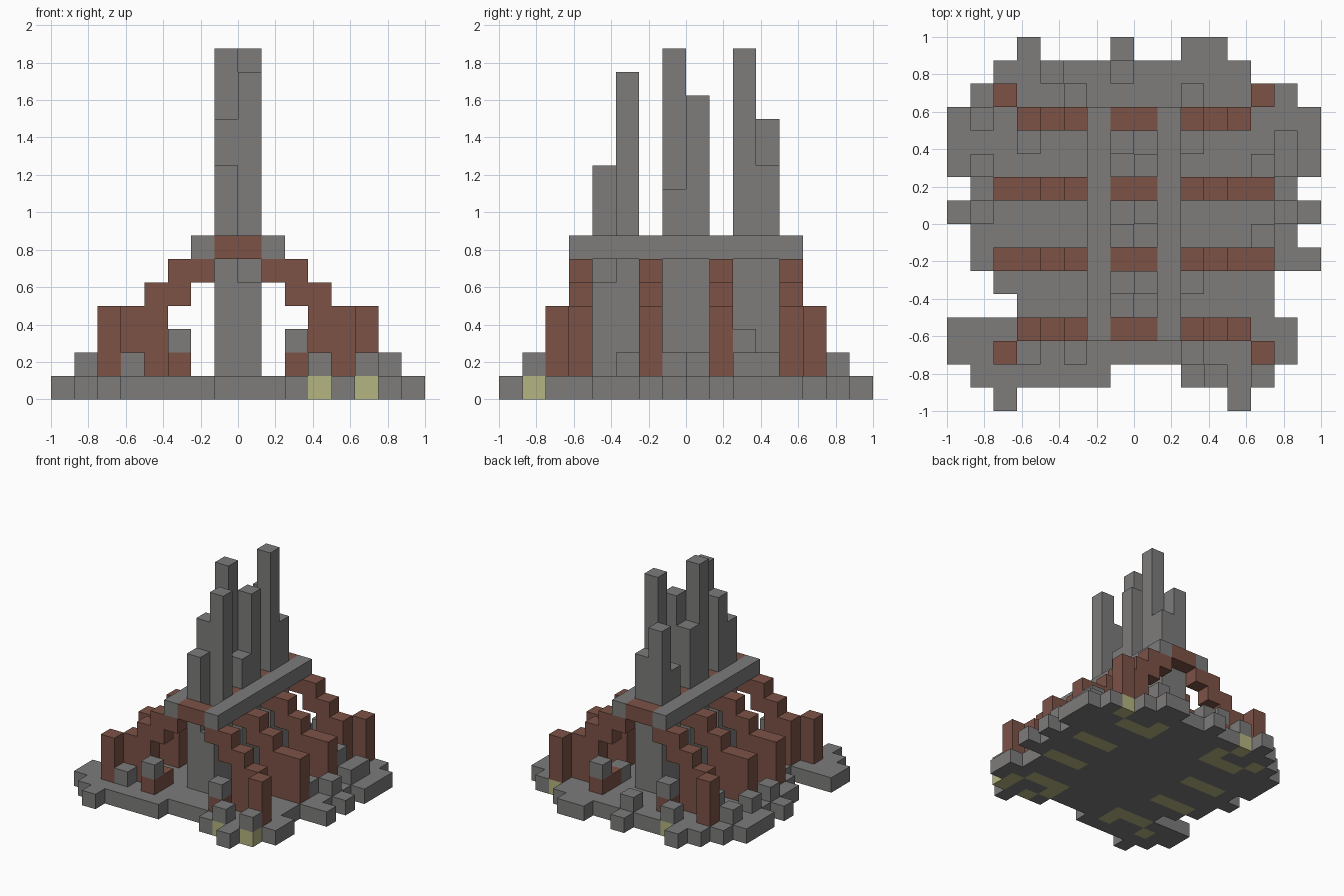
import bpy, bmesh
from mathutils import Vector

if "Cube" in bpy.data.objects:
    bpy.data.objects.remove(bpy.data.objects["Cube"], do_unlink=True)

U = 0.125  # block size; the footprint is a 16 x 16 grid


def material(name, rgb):
    m = bpy.data.materials.new(name)
    m.use_nodes = True
    color = (*rgb, 1)
    m.diffuse_color = color
    m.node_tree.nodes["Principled BSDF"].inputs["Base Color"].default_value = color
    return m


STONE = material("stone grey", (0.205, 0.2, 0.198))
RUST = material("rust red", (0.205, 0.085, 0.062))
SAND = material("pale yellow", (0.46, 0.46, 0.22))


def block(x, y, z0, z1):
    """Cells of a one-block-wide column."""
    return {(x, y, z) for z in range(z0, z1)}


def build(name, cells, mat, accent=None, accent_cells=()):
    """Outer skin of a set of unit blocks."""
    bm = bmesh.new()
    for c in sorted(cells):
        for axis in range(3):
            for side in (0, 1):
                n = list(c)
                n[axis] += 2 * side - 1
                if tuple(n) in cells:
                    continue
                a, b = (axis + 1) % 3, (axis + 2) % 3
                ring = []
                for p, q in ((0, 0), (1, 0), (1, 1), (0, 1)):
                    v = Vector(c)
                    v[axis] += side
                    v[a] += p
                    v[b] += q
                    ring.append(bm.verts.new((v - Vector((8, 8, 0))) * U))
                f = bm.faces.new(ring if side else ring[::-1])
                f.material_index = int(c in accent_cells)
    bmesh.ops.remove_doubles(bm, verts=bm.verts, dist=0.001)
    mesh = bpy.data.meshes.new(name)
    bm.to_mesh(mesh)
    bm.free()
    mesh.materials.append(mat)
    if accent:
        mesh.materials.append(accent)
    obj = bpy.data.objects.new(name, mesh)
    bpy.context.scene.collection.objects.link(obj)
    return obj


def mirror(cells):
    return cells | {(15 - x, y, z) for x, y, z in cells}


# Stepped arch ribs; the two end ribs also have a buttress and a foot
base = set()
for number, y in enumerate((3, 6, 9, 12), 1):
    end = number in (1, 4)
    rib = {(8, y, 6), (9, y, 5), (10, y, 5), (10, y, 4), (11, y, 4)}
    for x in range(11, 13 if end else 14):
        rib |= block(x, y, 1, 4)
    if end:
        outer = 2 if y == 3 else 13
        rib |= block(13, outer, 1, 4)
        rib |= {(10, y, 1), (10, outer, 1)}
    rib = mirror(rib)
    base |= {(x, yy, 0) for x, yy, z in rib if z == 1}
    build(f"rib_{number}", rib, RUST)

# Ragged ground slab: rows from front to back, each a list of spans
rows = [[(2, 2), (12, 12)], [(1, 6), (10, 13)], [(0, 14)], [(0, 14)],
        [(3, 13)], [(2, 13)], [(1, 15)], [(1, 14)], [(0, 15)], [(1, 14)],
        [(0, 15)], [(0, 15)], [(0, 15)], [(1, 14)], [(2, 12)],
        [(3, 3), (7, 7), (10, 11)]]
ground = {(x, y, 0) for y, spans in enumerate(rows)
          for a, b in spans for x in range(a, b + 1)}
base |= {(11, 1, 0), (13, 1, 0), (4, 14, 0)}
build("ground", ground, STONE, SAND, base)

# Twin ridge beams over the ribs
for name, x in (("right_beam", 6), ("left_beam", 9)):
    build(name, {(x, y, 6) for y in range(3, 13)}, STONE)

# Tower pairs standing between the ribs: (x, y) -> height
towers = {"front_towers": {(7, 4): 10, (8, 4): 5, (7, 5): 12, (8, 5): 14},
          "middle_towers": {(7, 7): 15, (8, 7): 9, (7, 8): 11, (8, 8): 13},
          "back_towers": {(7, 10): 9, (8, 10): 15, (7, 11): 12, (8, 11): 10}}
for name, group in towers.items():
    cells = set()
    for (x, y), height in group.items():
        cells |= block(x, y, 1, height)
    build(name, cells, STONE)

# Loose rubble on the slab and on the rib feet
rubble = {(x, y, 1) for x, y in (
    (3, 2), (11, 1), (13, 1), (10, 5), (13, 7), (14, 8), (14, 10), (14, 11),
    (1, 8), (1, 10), (1, 12), (3, 11), (10, 11), (4, 14), (7, 14))}
rubble |= block(13, 10, 1, 3)
rubble |= mirror({(10, 2, 2), (10, 13, 2)})
build("rubble", rubble, STONE)
